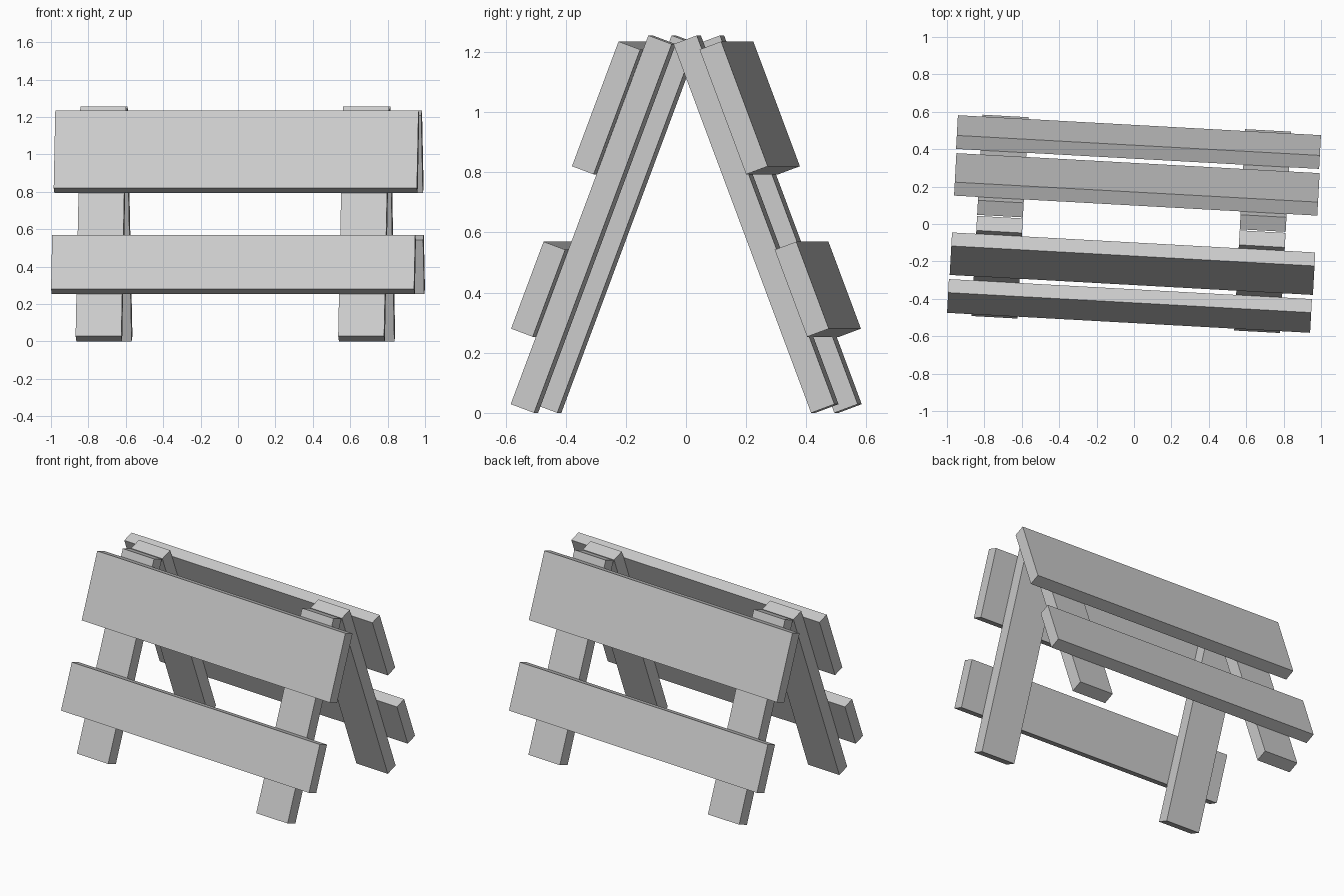
import bpy
from math import radians
from mathutils import Matrix

if "Cube" in bpy.data.objects:
    bpy.data.objects.remove(bpy.data.objects["Cube"])

TILT = radians(20.5)                              # lean of each half of the A-frame
YAW = Matrix.Rotation(radians(-3.15), 4, 'Z')     # whole barricade is turned slightly


def plank(name, side, x0, x1, y, z, thick, length):
    """Leaning box. (y, z) is the lower outer corner of the front profile.
    side = 1 builds the front half, -1 the back half."""
    bpy.ops.mesh.primitive_cube_add(size=1)
    ob = bpy.context.object
    ob.name = ob.data.name = name
    me = ob.data
    # box with its lower outer edge on the local x axis, leaning inward
    me.transform(Matrix.Translation((0, 0.5, 0.5)))
    me.transform(Matrix.Diagonal((x1 - x0, thick, length, 1)))
    me.transform(Matrix.Rotation(-TILT, 4, 'X'))
    me.transform(Matrix.Translation(((x0 + x1) / 2, y, z)))
    if side < 0:
        me.transform(Matrix.Diagonal((1, -1, 1, 1)))
        me.flip_normals()
    me.transform(YAW)
    return ob


for label, side in (("front", 1), ("back", -1)):
    # two legs per half
    plank(label + "_left_leg", side, -0.84, -0.595, -0.539, 0.029, 0.083, 1.309)
    plank(label + "_right_leg", side, 0.566, 0.812, -0.539, 0.029, 0.083, 1.309)
    # two cross boards resting on the outer faces of the legs
    plank(label + "_lower_board", side, -0.972, 0.972, -0.529, 0.28, 0.077, 0.309)
    plank(label + "_upper_board", side, -0.969, 0.976, -0.326, 0.82, 0.077, 0.443)
